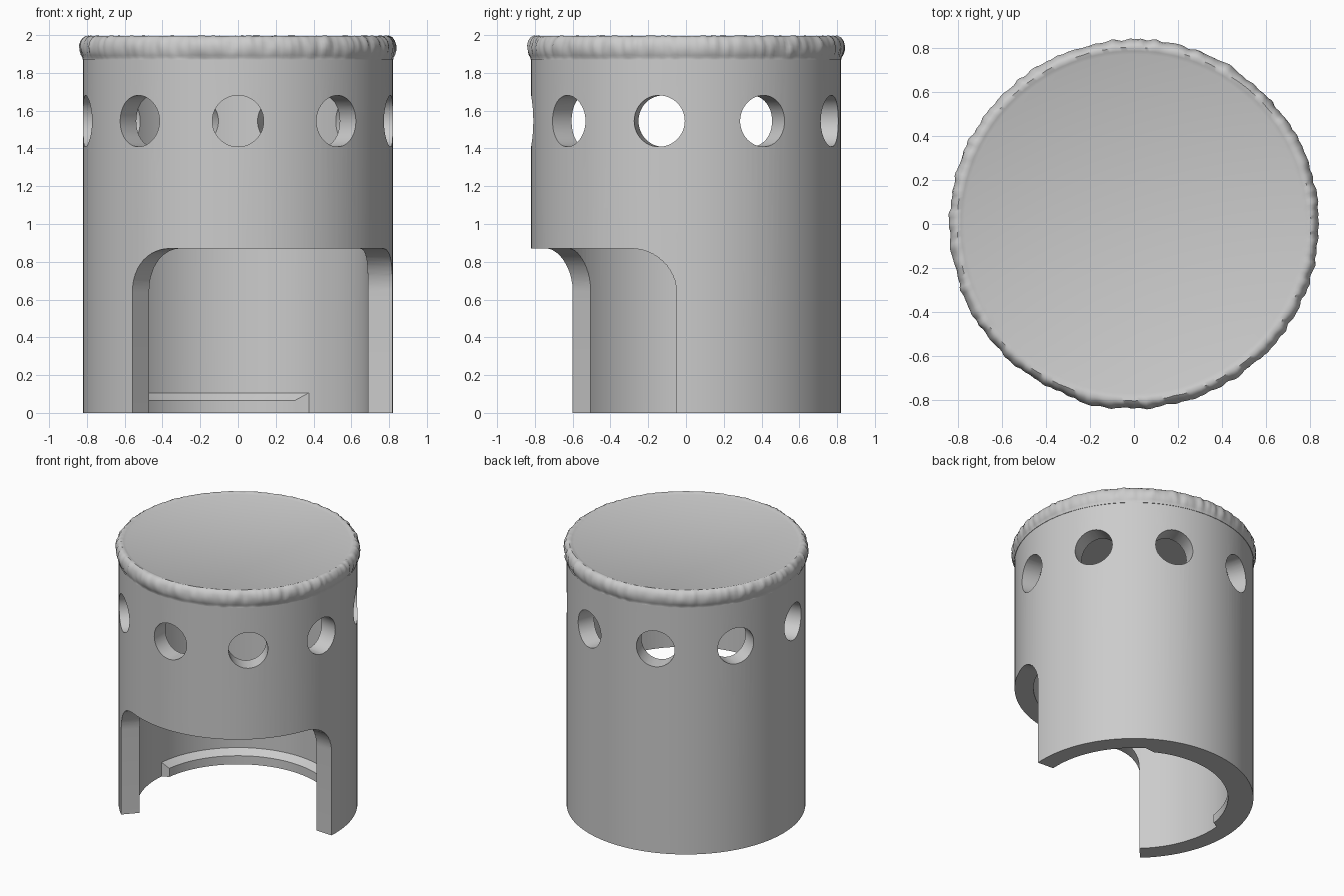
import bpy, bmesh
from math import radians, sin, cos, pi, sqrt
from mathutils import Matrix, Vector, noise

cube = bpy.data.objects.get("Cube")
if cube:
    bpy.data.objects.remove(cube, do_unlink=True)

OUTER, INNER = 0.82, 0.69

grey = bpy.data.materials.new("plain grey")
grey.use_nodes = True
grey.diffuse_color = (0.6, 0.6, 0.6, 1)
grey.node_tree.nodes["Principled BSDF"].inputs["Base Color"].default_value = (0.6, 0.6, 0.6, 1)


def to_object(name, bm):
    bmesh.ops.recalc_face_normals(bm, faces=bm.faces[:])
    mesh = bpy.data.meshes.new(name)
    bm.to_mesh(mesh)
    bm.free()
    mesh.materials.append(grey)
    obj = bpy.data.objects.new(name, mesh)
    bpy.context.collection.objects.link(obj)
    return obj


def select(obj):
    bpy.ops.object.select_all(action="DESELECT")
    obj.select_set(True)
    bpy.context.view_layer.objects.active = obj


def smooth(obj, angle):
    select(obj)
    bpy.ops.object.shade_smooth_by_angle(angle=radians(angle))


def add_cylinder(bm, radius, low, high, segments, matrix=Matrix()):
    bmesh.ops.create_cone(bm, cap_ends=True, segments=segments, radius1=radius, radius2=radius,
                          depth=high - low,
                          matrix=matrix @ Matrix.Translation((0, 0, (low + high) / 2)))


def sweep(name, sections, closed=False):
    """Join sections of (angle, radius, height) points around the z axis."""
    bm = bmesh.new()
    loops = [[bm.verts.new((r * cos(a), r * sin(a), z)) for a, r, z in s] for s in sections]
    pairs = list(zip(loops, loops[1:]))
    if closed:
        pairs.append((loops[-1], loops[0]))
    count = len(loops[0])
    for one, two in pairs:
        for i in range(count - 1 if closed else count):
            j = (i + 1) % count
            bm.faces.new((one[i], two[i], two[j], one[j]))
    # Close the ends of an open sweep, or its top and bottom discs
    if closed:
        bm.faces.new([loop[0] for loop in loops])
        bm.faces.new([loop[-1] for loop in loops])
    else:
        bm.faces.new(loops[0])
        bm.faces.new(loops[-1])
    return to_object(name, bm)


def cut(obj, cutter):
    cutter.hide_render = True
    select(obj)
    mod = obj.modifiers.new("cut", "BOOLEAN")
    mod.operation = "DIFFERENCE"
    mod.solver = "EXACT"
    mod.object = cutter
    bpy.ops.object.modifier_apply(modifier=mod.name)
    bpy.data.objects.remove(cutter, do_unlink=True)


# Hollow round body
bm = bmesh.new()
add_cylinder(bm, OUTER, 0, 1.88, 144)
body = to_object("body_wall", bm)
bm = bmesh.new()
add_cylinder(bm, INNER, -0.1, 1.74, 144)
cut(body, to_object("cavity_cutter", bm))

# Ring of nine round holes
bm = bmesh.new()
for k in range(9):
    turn = Matrix.Rotation(radians(40 * k - 90), 4, "Z") @ Matrix.Rotation(pi / 2, 4, "Y")
    add_cylinder(bm, 0.136, 0.5, 1, 48, Matrix.Translation((0, 0, 1.545)) @ turn)
cut(body, to_object("hole_cutter", bm))

# Wide front opening with rounded upper corners
start, end, corner, top, rise = -133, -3.5, 17, 0.87, 0.23
steps = 12
bend = [corner * (1 - cos(pi / 2 * i / steps)) for i in range(steps + 1)]
middle = [start + corner + (end - start - 2 * corner) * i / 40 for i in range(1, 40)]
angles = [start + b for b in bend] + middle + [end - b for b in reversed(bend)]
columns = []
for a in angles:
    edge = min(1, (a - start) / corner, (end - a) / corner)
    z = top - rise * (1 - sqrt(max(0, 1 - (1 - edge) ** 2)))
    t = radians(a)
    columns.append([(t, 0.5, -0.1), (t, 1, -0.1), (t, 1, z), (t, 0.5, z)])
cut(body, sweep("opening_cutter", columns))
smooth(body, 25)

# Low chamfered ledge inside the back wall
sections = []
for i in range(49):
    f = i / 48
    wall, lip = radians(56 + 119 * f), radians(62.3 + 109.7 * f)
    sections.append([(wall, INNER + 0.01, 0), (lip, 0.645, 0),
                     (lip, 0.645, 0.065), (wall, INNER + 0.01, 0.115)])
smooth(sweep("inner_ledge", sections), 25)

# Lid with a rough, crimped rim: radius, height, roughness
rim = [(0.77, 1.985, 0), (0.785, 1.991, 0.2), (0.803, 1.996, 0.4), (0.82, 1.985, 0.7),
       (0.832, 1.965, 1), (0.838, 1.94, 1), (0.836, 1.915, 1), (0.83, 1.893, 0.8),
       (0.823, 1.88, 0.3), (0.823, 1.87, 0)]
sections = []
for i in range(360):
    a = 2 * pi * i / 360
    section = []
    for r, z, rough in rim:
        broad = noise.noise(Vector((cos(a) * 3, sin(a) * 3, z)))
        fine = noise.noise(Vector((cos(a) * 22, sin(a) * 22, z * 9)))
        section.append((a, r + rough * (0.007 * broad + 0.011 * fine),
                        min(2, z + rough * 0.008 * fine)))
    sections.append(section)
smooth(sweep("lid", sections, closed=True), 50)
